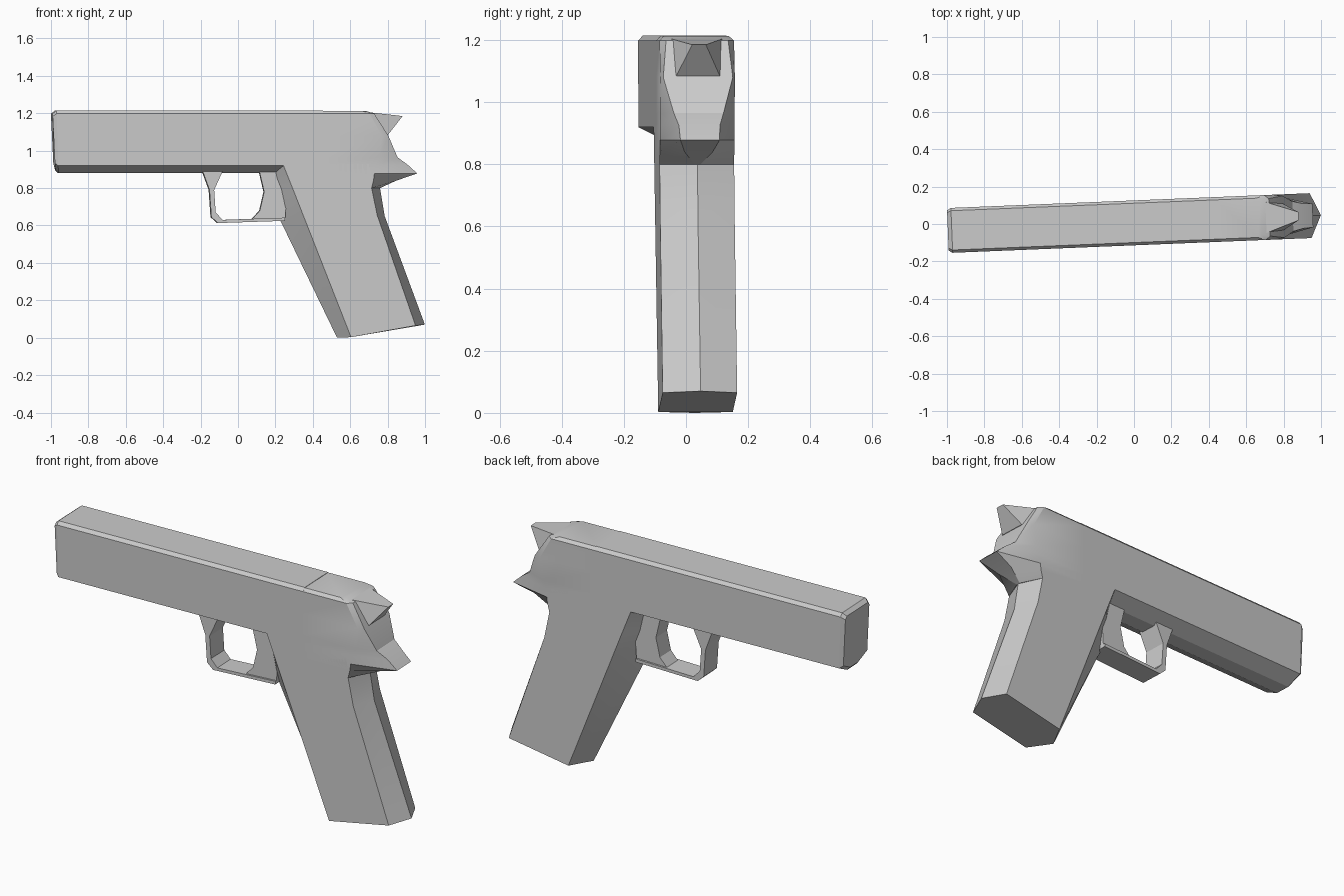
import bpy, bmesh, math
from mathutils import Matrix

if "Cube" in bpy.data.objects:
    bpy.data.objects.remove(bpy.data.objects["Cube"])

# The whole model is turned slightly about z
PLACE = Matrix.Translation((0, 0.006, 0)) @ Matrix.Rotation(0.041, 4, 'Z')


def finish(name, bm):
    bmesh.ops.recalc_face_normals(bm, faces=bm.faces[:])
    bm.transform(PLACE)
    me = bpy.data.meshes.new(name)
    bm.to_mesh(me)
    bm.free()
    ob = bpy.data.objects.new(name, me)
    bpy.context.collection.objects.link(ob)
    bpy.ops.object.select_all(action='DESELECT')
    ob.select_set(True)
    bpy.context.view_layer.objects.active = ob
    bpy.ops.object.shade_smooth_by_angle(angle=math.radians(25))
    return ob


def loft(name, rings):
    """Skin a row of equal-length closed rings and cap both ends."""
    bm = bmesh.new()
    vs = [[bm.verts.new(p) for p in r] for r in rings]
    n = len(vs[0])
    for a, b in zip(vs, vs[1:]):
        for i in range(n):
            j = (i + 1) % n
            bm.faces.new((a[i], a[j], b[j], b[i]))
    bm.faces.new(vs[0])
    bm.faces.new(vs[-1])
    return finish(name, bm)


def plate(name, outline, h):
    """Side outline (x, z) extruded to half-width h."""
    return loft(name, [[(x, y, z) for x, z in outline] for y in (-h, h)])


# Slide: chamfered bar with a small bevel at the muzzle
half = [(0.04, 0.88), (0.12, 0.92), (0.12, 1.198), (0.105, 1.215)]
section = half + [(-y, z) for y, z in reversed(half)]


def slide_ring(x, s, lean):
    return [(x + lean * max(0, 1.0 - z), y * s, 1.05 + (z - 1.05) * s) for y, z in section]


loft("slide", [slide_ring(-0.996, 0.9, 0.15), slide_ring(-0.975, 1, 0.1), slide_ring(0.45, 1, 0)])

# Rear frame with tang: z, side end x, tip x, half-width, tip half-width
levels = [(0.80, 0.71, 0.76, 0.12, 0.01),
          (0.84, 0.72, 0.845, 0.12, 0.045),
          (0.878, 0.725, 0.957, 0.12, 0.063),
          (0.925, 0.74, 0.905, 0.12, 0.066),
          (0.965, 0.75, 0.85, 0.12, 0.08),
          (1.08, 0.765, 0.80, 0.12, 0.112),
          (1.198, 0.70, 0.725, 0.12, 0.10),
          (1.213, 0.66, 0.68, 0.105, 0.09)]
loft("rear_frame", [[(0.44, -h, z), (xs, -h, z), (xt, -t, z), (xt, t, z), (xs, h, z), (0.44, h, z)]
                    for z, xs, xt, h, t in levels])

# Grip: six-sided, ridged front and back (front, side front, side back, back)
grip = [((0.53, 0.0), (0.60, 0.003), (0.945, 0.065), (1.0, 0.07)),
        ((0.225, 0.63), (0.346, 0.65), (0.74, 0.655), (0.785, 0.65)),
        ((0.19, 0.79), (0.287, 0.80), (0.71, 0.80), (0.76, 0.80)),
        ((0.16, 0.92), (0.235, 0.93), (0.70, 0.93), (0.74, 0.93))]
loft("grip", [[(f[0], 0, f[1]), (s[0], -0.12, s[1]), (b[0], -0.12, b[1]),
               (r[0], 0, r[1]), (b[0], 0.12, b[1]), (s[0], 0.12, s[1])]
              for f, s, b, r in grip])

# Guard loop: outer and inner paths joined into one strip
outer = [(-0.195, 0.9), (-0.155, 0.79), (-0.145, 0.645), (-0.11, 0.613), (0.25, 0.625)]
inner = [(-0.08, 0.9), (-0.13, 0.79), (-0.122, 0.67), (-0.085, 0.63), (0.25, 0.642)]
rings = [[(o[0], -0.06, o[1]), (o[0], 0.06, o[1]), (i[0], 0.06, i[1]), (i[0], -0.06, i[1])]
         for o, i in zip(outer, inner)]
loft("guard", rings)

# Trigger block between guard and grip
plate("trigger", [(0.11, 0.9), (0.138, 0.78), (0.115, 0.68), (0.07, 0.63), (0.25, 0.63),
                  (0.26, 0.79), (0.225, 0.9)], 0.05)

# Hammer: tapered spur
bm = bmesh.new()
for x, y, z in [(0.70, 0.085, 1.205), (0.88, 0.022, 1.185), (0.80, 0.07, 1.085), (0.70, 0.07, 1.085)]:
    for s in (-1, 1):
        bm.verts.new((x, s * y, z))
bmesh.ops.convex_hull(bm, input=bm.verts[:])
finish("hammer", bm)
